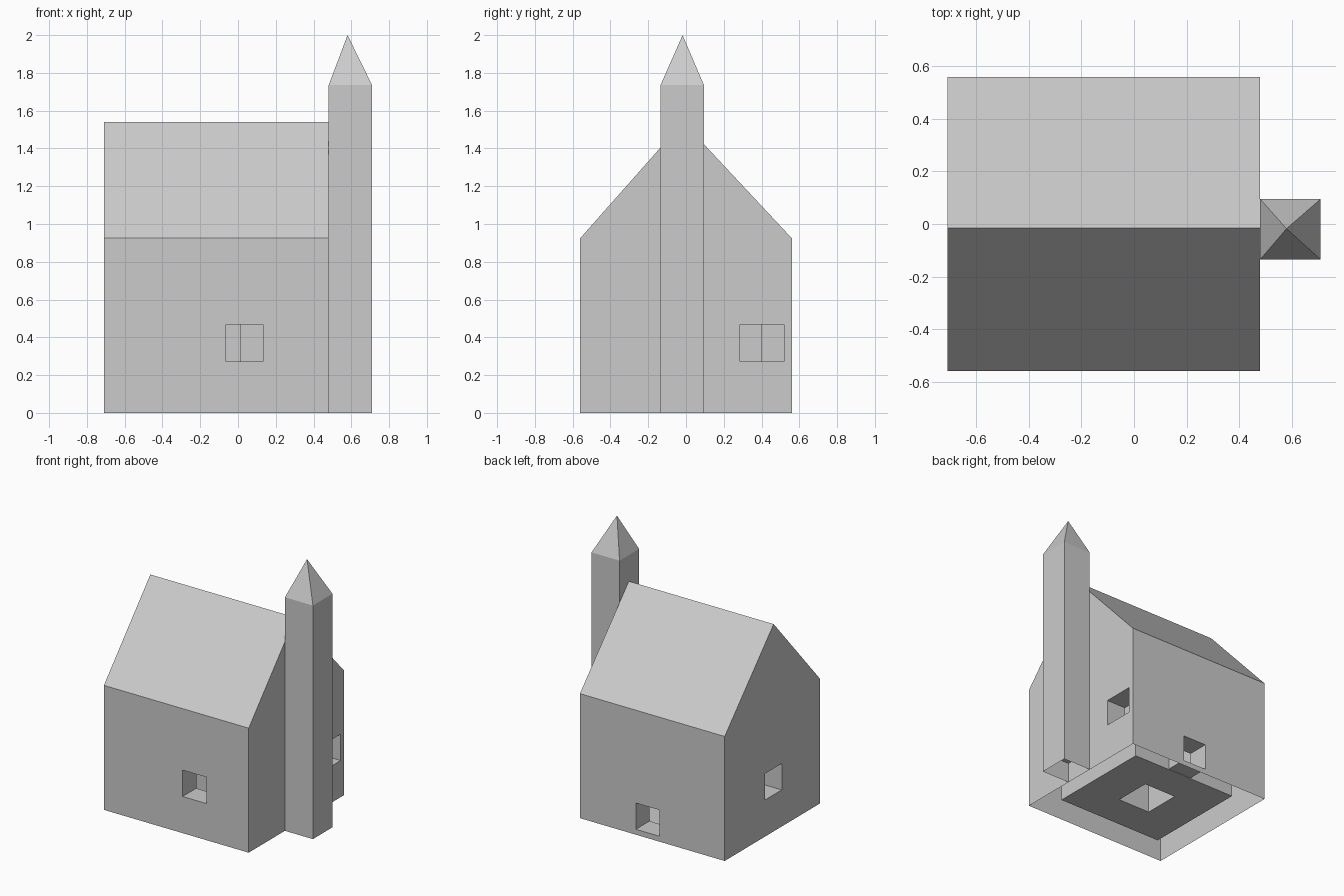
import bpy, bmesh

if "Cube" in bpy.data.objects:
    bpy.data.objects.remove(bpy.data.objects["Cube"])


def make_object(name, bm):
    bmesh.ops.recalc_face_normals(bm, faces=bm.faces)
    mesh = bpy.data.meshes.new(name)
    bm.to_mesh(mesh)
    bm.free()
    ob = bpy.data.objects.new(name, mesh)
    bpy.context.collection.objects.link(ob)
    return ob


def box(name, x, y, z):
    bm = bmesh.new()
    bmesh.ops.create_cube(bm, size=1)
    for v in bm.verts:
        v.co = [r[0] if c < 0 else r[1] for c, r in zip(v.co, (x, y, z))]
    return make_object(name, bm)


def cut(target, cutter):
    cutter.hide_render = True
    mod = target.modifiers.new("cut", 'BOOLEAN')
    mod.operation = 'DIFFERENCE'
    mod.solver = 'EXACT'
    mod.object = cutter
    bpy.context.view_layer.objects.active = target
    bpy.ops.object.modifier_apply(modifier=mod.name)
    bpy.data.objects.remove(cutter)


def open_bottom(ob):
    # the underside at ground level is left open
    bm = bmesh.new()
    bm.from_mesh(ob.data)
    low = [f for f in bm.faces if all(abs(v.co.z) < 1e-4 for v in f.verts)]
    bmesh.ops.delete(bm, geom=low, context='FACES_ONLY')
    bm.to_mesh(ob.data)
    bm.free()


# house: gable profile swept along x
X0, X1, Y = -0.71, 0.48, 0.56
bm = bmesh.new()
profile = [(-Y, 0), (Y, 0), (Y, 0.925), (-0.015, 1.54), (-Y, 0.925)]
gable = bm.faces.new([bm.verts.new((X0, y, z)) for y, z in profile])
ext = bmesh.ops.extrude_face_region(bm, geom=[gable], use_keep_orig=True)
for v in ext["geom"]:
    if isinstance(v, bmesh.types.BMVert):
        v.co.x = X1
house = make_object("house", bm)

# hollow room around a central square pillar
T = 0.16
room = box("room_cutter", (X0 + T, X1 - T), (-Y + T, Y - T), (0.035, 0.84))
cut(room, box("pillar_cutter", (-0.25, 0.016), (-0.14, 0.14), (-0.1, 1)))
cut(house, room)

# windows: front, back, left, right
D = T + 0.01
for name, x, y, z in [
    ("front_window", (-0.063, 0.132), (-Y - 0.1, -Y + D), (0.272, 0.468)),
    ("back_window", (-0.175, 0.02), (Y - D, Y + 0.1), (0.04, 0.235)),
    ("left_window", (X0 - 0.1, X0 + D), (-0.11, 0.085), (0.272, 0.468)),
    ("right_window", (X1 - D, X1 + 0.1), (0.285, 0.52), (0.272, 0.468)),
]:
    cut(house, box(name, x, y, z))
open_bottom(house)

# tower shaft with a pointed cap and a low inner floor
bm = bmesh.new()
corners = [(0.48, -0.135), (0.71, -0.135), (0.71, 0.095), (0.48, 0.095)]
rings = [[bm.verts.new((x, y, z)) for x, y in corners] for z in (0, 0.15, 1.735)]
tip = bm.verts.new((0.58, -0.018, 2))
for i in range(4):
    j = (i + 1) % 4
    for a, b in zip(rings, rings[1:]):
        bm.faces.new((a[i], a[j], b[j], b[i]))
    bm.faces.new((rings[-1][i], rings[-1][j], tip))
make_object("tower", bm)
bm = bmesh.new()
bm.faces.new([bm.verts.new((x, y, 0.15)) for x, y in reversed(corners)])
make_object("tower_floor", bm)
